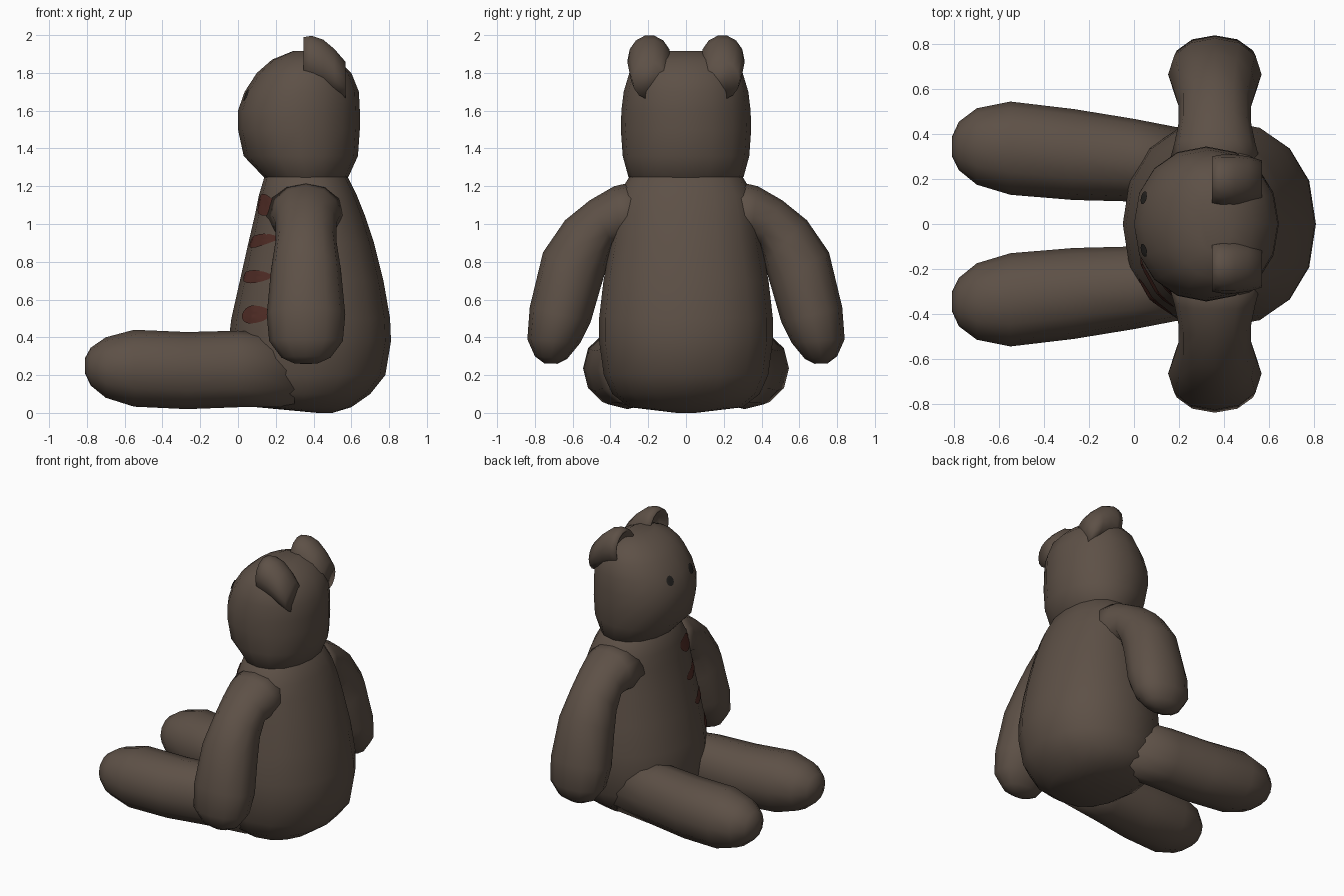
import bpy, bmesh, math
from mathutils import Vector
from mathutils.bvhtree import BVHTree

if "Cube" in bpy.data.objects:
    bpy.data.objects.remove(bpy.data.objects["Cube"])


def material(name, rgb):
    m = bpy.data.materials.new(name)
    m.diffuse_color = (*rgb, 1)
    m.use_nodes = True
    m.node_tree.nodes["Principled BSDF"].inputs["Base Color"].default_value = m.diffuse_color
    return m


FUR = material("brown_fur", (0.110, 0.081, 0.062))
RED = material("dull_red_mark", (0.085, 0.027, 0.020))
DARK = material("dark_eye", (0.020, 0.018, 0.016))


def finish(name, bm, mat):
    bmesh.ops.recalc_face_normals(bm, faces=bm.faces)
    me = bpy.data.meshes.new(name)
    bm.to_mesh(me)
    bm.free()
    for p in me.polygons:
        p.use_smooth = True
    me.materials.append(mat)
    ob = bpy.data.objects.new(name, me)
    bpy.context.collection.objects.link(ob)
    return ob


def loft(name, rings, sides, power=2.0):
    """Skin rings given as (centre, half axis u, half axis v), closed at both ends."""
    bm = bmesh.new()
    loops = []
    for c, u, v in rings:
        c, u, v = Vector(c), Vector(u), Vector(v)
        loop = []
        for i in range(sides):
            a = math.tau * i / sides
            ca, sa = math.cos(a), math.sin(a)
            pu = math.copysign(abs(ca) ** (2 / power), ca)
            pv = math.copysign(abs(sa) ** (2 / power), sa)
            loop.append(bm.verts.new(c + u * pu + v * pv))
        loops.append(loop)
    for a, b in zip(loops, loops[1:]):
        for i in range(sides):
            j = (i + 1) % sides
            bm.faces.new((a[i], a[j], b[j], b[i]))
    bm.faces.new(loops[0])
    bm.faces.new(loops[-1])
    return finish(name, bm, FUR)


def level_rings(rows):
    """Rows of height, front x, back x, half width."""
    return [(((f + b) / 2, 0, z), ((b - f) / 2, 0, 0), (0, w, 0)) for z, f, b, w in rows]


def plate(name, target, y, z, ry, rz, tilt, mat):
    """Thin oval patch laid on the front (-x side) of the target."""
    me = target.data
    tree = BVHTree.FromPolygons([v.co for v in me.vertices], [p.vertices[:] for p in me.polygons])
    bm = bmesh.new()

    def put(r, a):
        cy, cz = r * ry * math.cos(a), r * rz * math.sin(a)
        hit, n, _, _ = tree.ray_cast(Vector((-2, y + cy, z + cz + tilt * cy)), Vector((1, 0, 0)))
        if n.x > 0:
            n = -n
        return bm.verts.new(hit + n * 0.006)

    sides, steps = 16, 4
    mid = put(0, 0)
    loops = [[put(k / steps, math.tau * i / sides) for i in range(sides)] for k in range(1, steps + 1)]
    for i in range(sides):
        j = (i + 1) % sides
        bm.faces.new((mid, loops[0][j], loops[0][i]))
        for a, b in zip(loops, loops[1:]):
            bm.faces.new((a[i], a[j], b[j], b[i]))
    ob = finish(name, bm, mat)
    if ob.data.polygons[0].normal.x > 0:
        ob.data.flip_normals()
    return ob


# Torso: pear shape leaning back
torso = loft("torso", level_rings([
    (0.0, 0.42, 0.50, 0.05), (0.03, 0.10, 0.60, 0.30), (0.10, 0.0, 0.70, 0.39),
    (0.20, -0.04, 0.78, 0.435), (0.38, -0.05, 0.81, 0.46), (0.50, -0.035, 0.805, 0.46),
    (0.70, 0.01, 0.77, 0.437), (0.90, 0.055, 0.72, 0.40), (1.05, 0.09, 0.67, 0.38),
    (1.15, 0.11, 0.63, 0.36), (1.25, 0.14, 0.58, 0.30), (1.32, 0.2, 0.5, 0.22)]), 16, 2.2)

# Head
head = loft("head", level_rings([
    (1.22, 0.17, 0.55, 0.27), (1.25, 0.135, 0.585, 0.305), (1.36, 0.03, 0.635, 0.335),
    (1.50, 0.0, 0.645, 0.345), (1.60, 0.0, 0.645, 0.342), (1.70, 0.035, 0.64, 0.33),
    (1.80, 0.10, 0.60, 0.30), (1.87, 0.18, 0.53, 0.24), (1.915, 0.29, 0.44, 0.13)]), 16, 2.1)

# Arm rings: outer y, outer z, inner y, inner z, half thickness in x
ARM = [(0.25, 1.23, 0.25, 0.86, 0.21), (0.38, 1.20, 0.34, 0.89, 0.18),
       (0.51, 1.125, 0.385, 0.89, 0.162), (0.64, 1.02, 0.415, 0.79, 0.162),
       (0.757, 0.85, 0.45, 0.67, 0.185), (0.827, 0.56, 0.505, 0.48, 0.208),
       (0.84, 0.39, 0.56, 0.37, 0.195), (0.80, 0.30, 0.63, 0.285, 0.13),
       (0.75, 0.262, 0.68, 0.26, 0.06)]
# Leg rings: x, inner y, outer y, low z, high z
LEG = [(-0.81, 0.30, 0.39, 0.21, 0.29), (-0.78, 0.24, 0.455, 0.145, 0.345),
       (-0.70, 0.175, 0.515, 0.08, 0.40), (-0.55, 0.13, 0.545, 0.033, 0.44),
       (-0.27, 0.107, 0.512, 0.02, 0.428), (0.0, 0.10, 0.468, 0.03, 0.435),
       (0.3, 0.10, 0.41, 0.03, 0.42)]
# Ear rings: x, centre z, half width, half height; cupped front first
EAR = [(0.40, 1.87, 0.03, 0.03), (0.39, 1.87, 0.065, 0.075), (0.347, 1.87, 0.095, 0.108),
       (0.347, 1.87, 0.108, 0.122), (0.39, 1.87, 0.116, 0.13), (0.45, 1.85, 0.116, 0.13),
       (0.51, 1.81, 0.108, 0.12), (0.57, 1.76, 0.09, 0.10)]

for s, side in ((1, "right"), (-1, "left")):
    loft("arm_" + side, [
        ((0.36, s * (oy + iy) / 2, (oz + iz) / 2), (w, 0, 0), (0, s * (oy - iy) / 2, (oz - iz) / 2))
        for oy, oz, iy, iz, w in ARM], 12, 2.1)
    loft("leg_" + side, [
        ((x, s * (a + b) / 2, (lo + hi) / 2), (0, (b - a) / 2, 0), (0, 0, (hi - lo) / 2))
        for x, a, b, lo, hi in LEG], 12, 2.1)
    loft("ear_" + side, [
        ((x, s * 0.193, z), (0, w, 0), (0, 0, h)) for x, z, w, h in EAR], 14)
    plate("eye_" + side, head, s * 0.115, 1.68, 0.028, 0.032, 0, DARK)

# Red marks down one side of the chest: y, z, half width, half height, tilt
for i, (y, z, ry, rz, tilt) in enumerate([
        (-0.20, 1.10, 0.11, 0.055, 0.15), (-0.22, 0.91, 0.12, 0.035, -0.12),
        (-0.255, 0.72, 0.11, 0.035, 0.0), (-0.32, 0.52, 0.08, 0.048, 0.0)]):
    plate("chest_mark_%d" % (i + 1), torso, y, z, ry, rz, tilt, RED)
